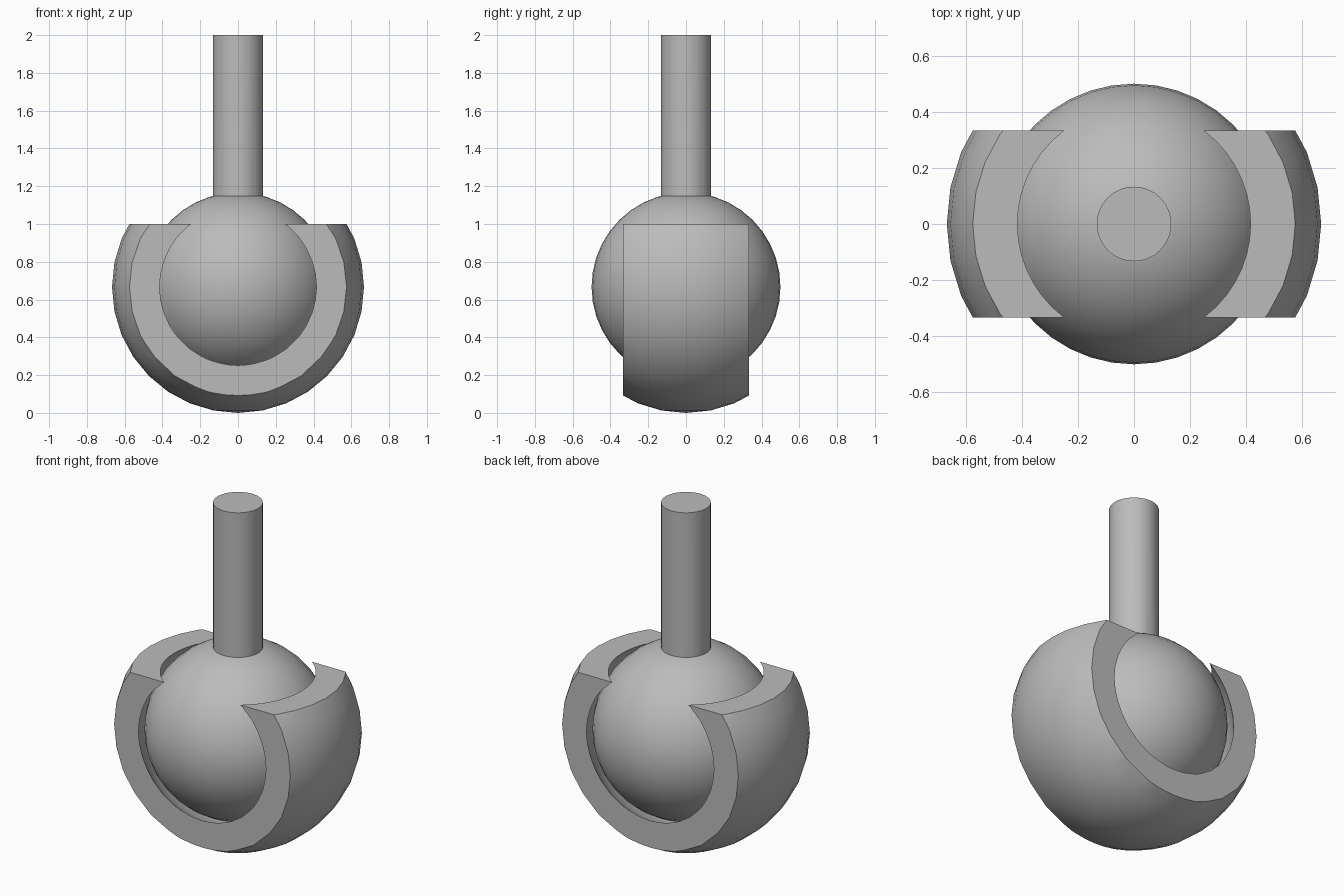
import bpy
import math

if "Cube" in bpy.data.objects:
    bpy.data.objects.remove(bpy.data.objects["Cube"])

CENTRE = 0.667          # height of the joint centre
CUT = 0.333             # half depth of the socket, and its height above centre

grey = bpy.data.materials.new("plain grey")
grey.diffuse_color = (0.5, 0.5, 0.5, 1)
grey.use_nodes = True
grey.node_tree.nodes["Principled BSDF"].inputs["Base Color"].default_value = grey.diffuse_color


def finish(name):
    ob = bpy.context.object
    ob.name = name
    ob.data.materials.append(grey)
    return ob


def sphere(name, radius, segments):
    bpy.ops.mesh.primitive_uv_sphere_add(segments=segments, ring_count=segments // 2,
                                         radius=radius, location=(0, 0, CENTRE))
    return finish(name)


def boolean(target, tool, operation):
    mod = target.modifiers.new(operation, 'BOOLEAN')
    mod.operation, mod.object, mod.solver = operation, tool, 'EXACT'
    bpy.context.view_layer.objects.active = target
    bpy.ops.object.modifier_apply(modifier=mod.name)
    bpy.data.objects.remove(tool)


def smooth(ob):
    bpy.ops.object.select_all(action='DESELECT')
    ob.select_set(True)
    bpy.context.view_layer.objects.active = ob
    bpy.ops.object.shade_smooth_by_angle(angle=math.radians(30))


# Ball with the stem merged into its top
ball = sphere("ball_and_stem", 0.5, 40)
bpy.ops.mesh.primitive_cylinder_add(vertices=32, radius=0.133, depth=2 - CENTRE,
                                    location=(0, 0, (2 + CENTRE) / 2))
boolean(ball, finish("stem"), 'UNION')
smooth(ball)

# Socket: hollow sphere trimmed flat at the front, back and top
socket = sphere("socket", 0.667, 32)
bpy.ops.mesh.primitive_cube_add(size=1, location=(0, 0, CENTRE + CUT - 1))
trim = finish("trim_block")
trim.scale = (2, 2 * CUT, 2)
boolean(socket, trim, 'INTERSECT')
boolean(socket, sphere("hollow", 0.533, 48), 'DIFFERENCE')
smooth(socket)
